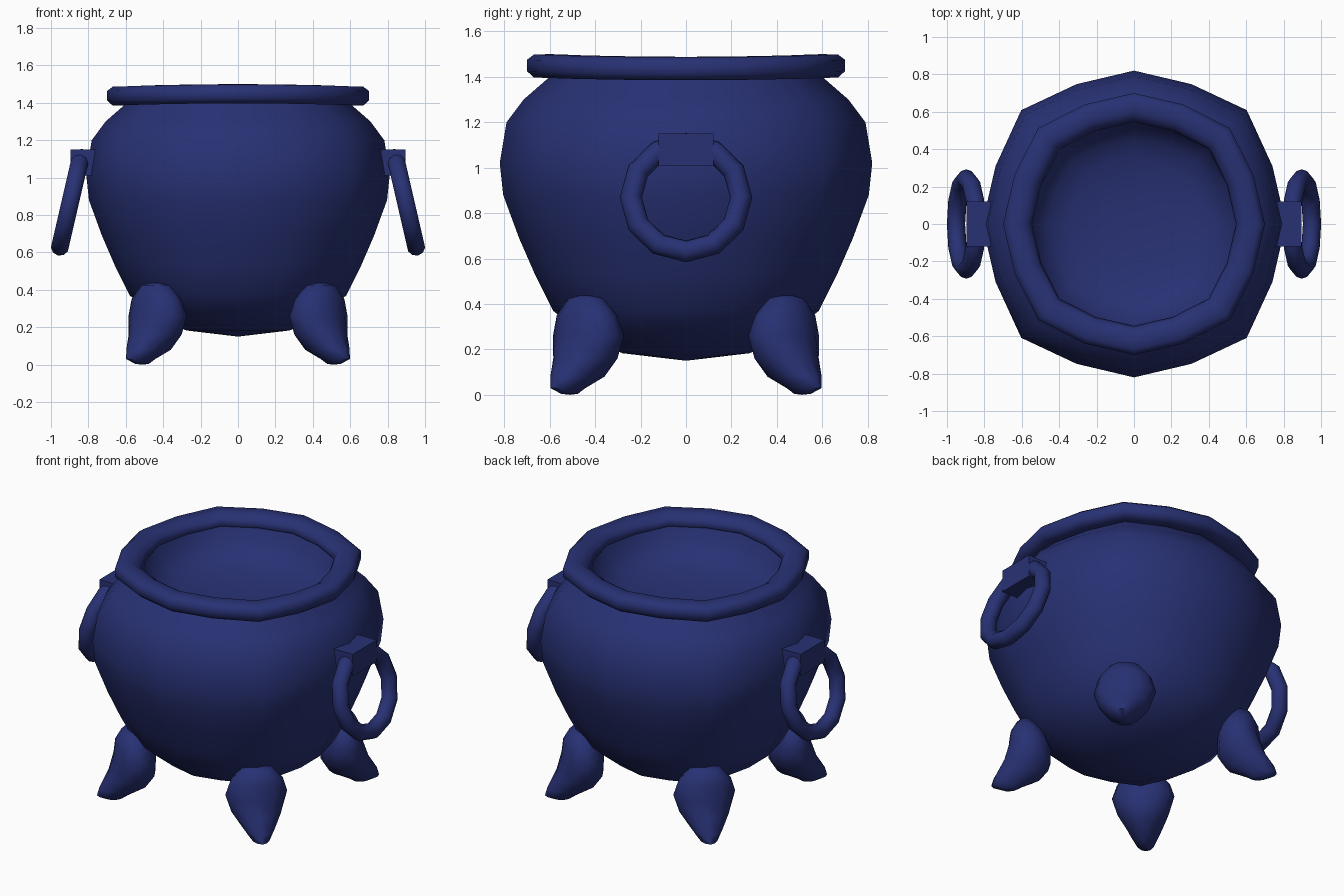
import bpy, bmesh, math

if "Cube" in bpy.data.objects:
    bpy.data.objects.remove(bpy.data.objects["Cube"])

iron = bpy.data.materials.new("dark blue iron")
iron.diffuse_color = (0.021, 0.031, 0.175, 1)
iron.use_nodes = True
iron.node_tree.nodes["Principled BSDF"].inputs["Base Color"].default_value = iron.diffuse_color


def finish(obj, name, angle=60):
    obj.name = name
    obj.data.materials.append(iron)
    bpy.ops.object.select_all(action='DESELECT')
    obj.select_set(True)
    bpy.context.view_layer.objects.active = obj
    bpy.ops.object.shade_smooth_by_angle(angle=math.radians(angle))
    return obj


def loft(name, rings, loop=False):
    """Skin a list of rings of points with quads."""
    bm = bmesh.new()
    vs = [[bm.verts.new(p) for p in ring] for ring in rings]
    n = len(vs[0])
    pairs = list(zip(vs, vs[1:])) + ([(vs[-1], vs[0])] if loop else [])
    for a, b in pairs:
        for i in range(n):
            j = (i + 1) % n
            bm.faces.new((a[i], a[j], b[j], b[i]))
    bmesh.ops.remove_doubles(bm, verts=bm.verts, dist=0.0005)
    bmesh.ops.recalc_face_normals(bm, faces=bm.faces)
    me = bpy.data.meshes.new(name)
    bm.to_mesh(me)
    bm.free()
    obj = bpy.data.objects.new(name, me)
    bpy.context.collection.objects.link(obj)
    return finish(obj, name)


def squarish(r, z, dip=0.0, sx=1.0, diag=1.035):
    """16-sided ring, slightly pulled out at the diagonals."""
    pts = []
    for i in range(16):
        a = i * math.pi / 8
        k = r * (1.0, 0.987, diag, 0.987)[i % 4]
        pts.append((k * math.cos(a) * sx, k * math.sin(a), z - dip * math.cos(a) ** 2))
    return pts


# pot body with a shallow bowl inside the mouth
profile = [(0.0, 0.15), (0.28, 0.183), (0.45, 0.26), (0.585, 0.37), (0.665, 0.53),
           (0.735, 0.69), (0.805, 0.88), (0.82, 1.02), (0.79, 1.2), (0.715, 1.3),
           (0.6, 1.4), (0.58, 1.43)]
inner = [(0.56, 1.43), (0.525, 1.35), (0.46, 1.285), (0.36, 1.245), (0.19, 1.22), (0.0, 1.21)]
loft("pot_body", [squarish(r, z, sx=0.99, diag=1.05) for r, z in profile]
     + [squarish(r, z) for r, z in inner])

# rounded rim
section = [(0.70, 1.425), (0.70, 1.475), (0.67, 1.498), (0.60, 1.5), (0.56, 1.475),
           (0.545, 1.44), (0.57, 1.405), (0.67, 1.397)]
loft("rim", [squarish(r, z, dip=0.012) for r, z in section], loop=True)

# four claw-like feet: height, centre, radial and sideways half width
foot = [(0.445, 0.435, 0, 0), (0.425, 0.44, 0.065, 0.09), (0.35, 0.437, 0.105, 0.155),
        (0.26, 0.43, 0.125, 0.182), (0.16, 0.443, 0.14, 0.15), (0.08, 0.478, 0.14, 0.095),
        (0.03, 0.52, 0.095, 0.055), (0.004, 0.513, 0.045, 0.025), (0.0, 0.51, 0, 0)]
for k, name in enumerate(("back_right", "back_left", "front_left", "front_right")):
    t = math.radians(45 + 90 * k)
    rings = []
    for z, c, ra, rb in foot:
        ring = []
        for i in range(12):
            a = i * math.pi / 6
            u = c * math.sqrt(2) + ra * math.cos(a)
            v = rb * math.sin(a)
            ring.append((u * math.cos(t) - v * math.sin(t), u * math.sin(t) + v * math.cos(t), z))
        rings.append(ring)
    loft(name + "_foot", rings)

# ring handles and their brackets
for s, side in ((1, "right"), (-1, "left")):
    bpy.ops.mesh.primitive_torus_add(major_segments=12, minor_segments=10, major_radius=0.243,
                                     minor_radius=0.049, location=(s * 0.897, 0, 0.868),
                                     rotation=(0, s * math.radians(77), 0))
    finish(bpy.context.object, side + "_ring_handle")
    bpy.ops.mesh.primitive_cube_add(size=1, location=(s * 0.828, 0, 1.08))
    box = bpy.context.object
    box.scale = (0.135, 0.24, 0.14)
    finish(box, side + "_bracket", 30)
